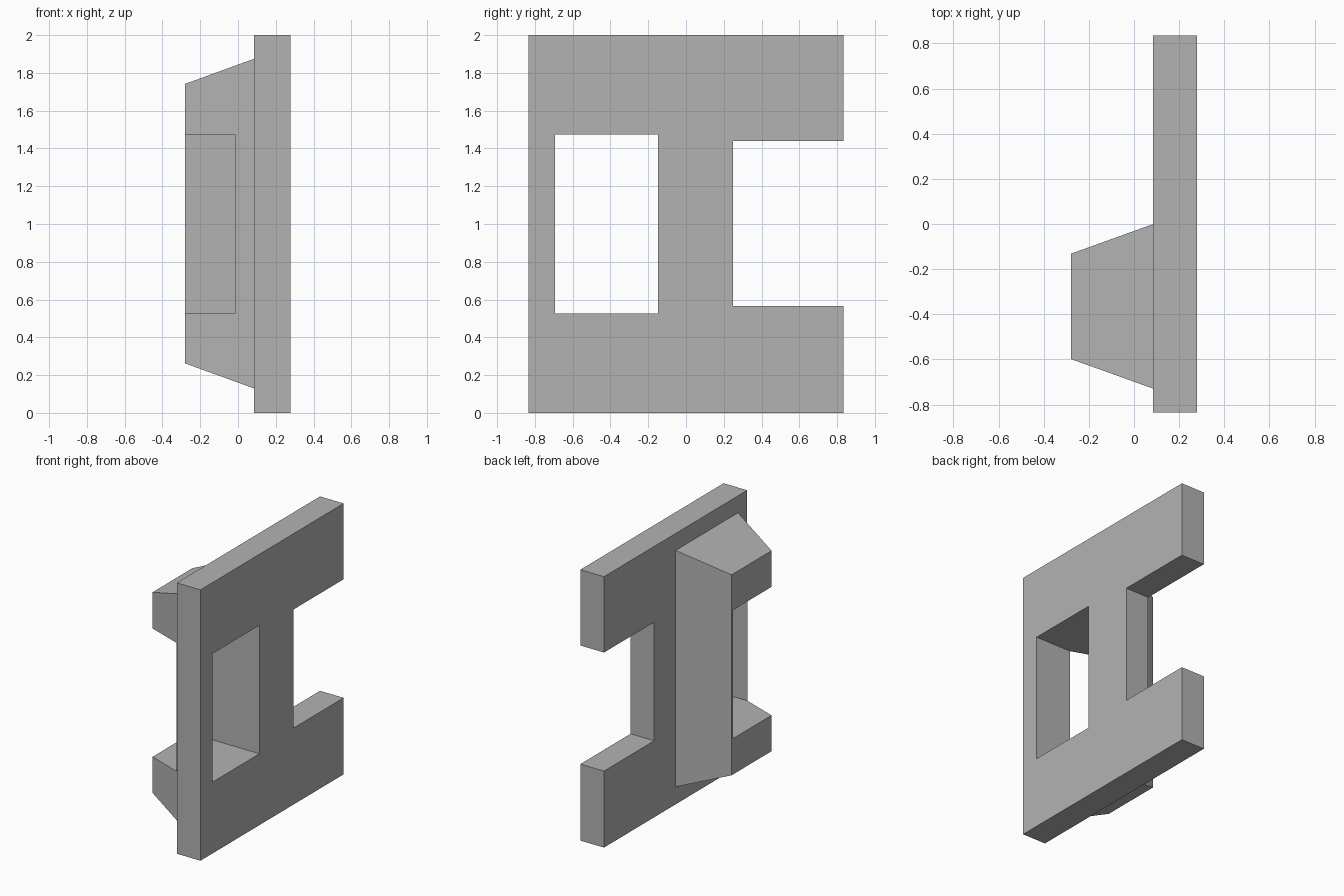
import bpy
import bmesh

if "Cube" in bpy.data.objects:
    bpy.data.objects.remove(bpy.data.objects["Cube"], do_unlink=True)

# Single plain grey
grey = bpy.data.materials.new("plain grey")
grey.use_nodes = True
grey.diffuse_color = (0.45, 0.45, 0.45, 1)
grey.node_tree.nodes["Principled BSDF"].inputs["Base Color"].default_value = grey.diffuse_color


def rect(y0, y1, z0, z1):
    return [(y0, z0), (y1, z0), (y1, z1), (y0, z1)]


def loft(name, x0, outline0, x1, outline1):
    """Solid between two matching y-z outlines placed at x0 and x1."""
    bm = bmesh.new()
    a = [bm.verts.new((x0, y, z)) for y, z in outline0]
    b = [bm.verts.new((x1, y, z)) for y, z in outline1]
    bm.faces.new(a)
    bm.faces.new(b[::-1])
    for i in range(len(a)):
        j = (i + 1) % len(a)
        bm.faces.new((a[i], b[i], b[j], a[j]))
    bmesh.ops.recalc_face_normals(bm, faces=bm.faces)
    mesh = bpy.data.meshes.new(name)
    bm.to_mesh(mesh)
    bm.free()
    mesh.materials.append(grey)
    obj = bpy.data.objects.new(name, mesh)
    bpy.context.collection.objects.link(obj)
    return obj


def combine(target, other, operation):
    """Apply a boolean and discard the helper solid."""
    mod = target.modifiers.new(operation.lower(), 'BOOLEAN')
    mod.operation = operation
    mod.solver = 'EXACT'
    mod.object = other
    bpy.context.view_layer.objects.active = target
    bpy.ops.object.modifier_apply(modifier=mod.name)
    bpy.data.objects.remove(other, do_unlink=True)


# Flat plate with a notch in its rear edge
profile = [(-0.835, 0), (0.835, 0), (0.835, 0.565), (0.25, 0.565),
           (0.25, 1.44), (0.835, 1.44), (0.835, 2), (-0.835, 2)]
plate = loft("notched_plate", 0.085, profile, 0.278, profile)

# Tapered block on the right side, its slopes carried on into the plate
block = loft("tapered_block", -0.28, rect(-0.598, -0.132, 0.262, 1.742),
             0.18, rect(-0.763, 0.034, 0.095, 1.909))
combine(plate, block, 'UNION')

# Rectangular opening through plate and block
opening = rect(-0.693, -0.147, 0.527, 1.475)
combine(plate, loft("opening_cutter", -0.5, opening, 0.5, opening), 'DIFFERENCE')
